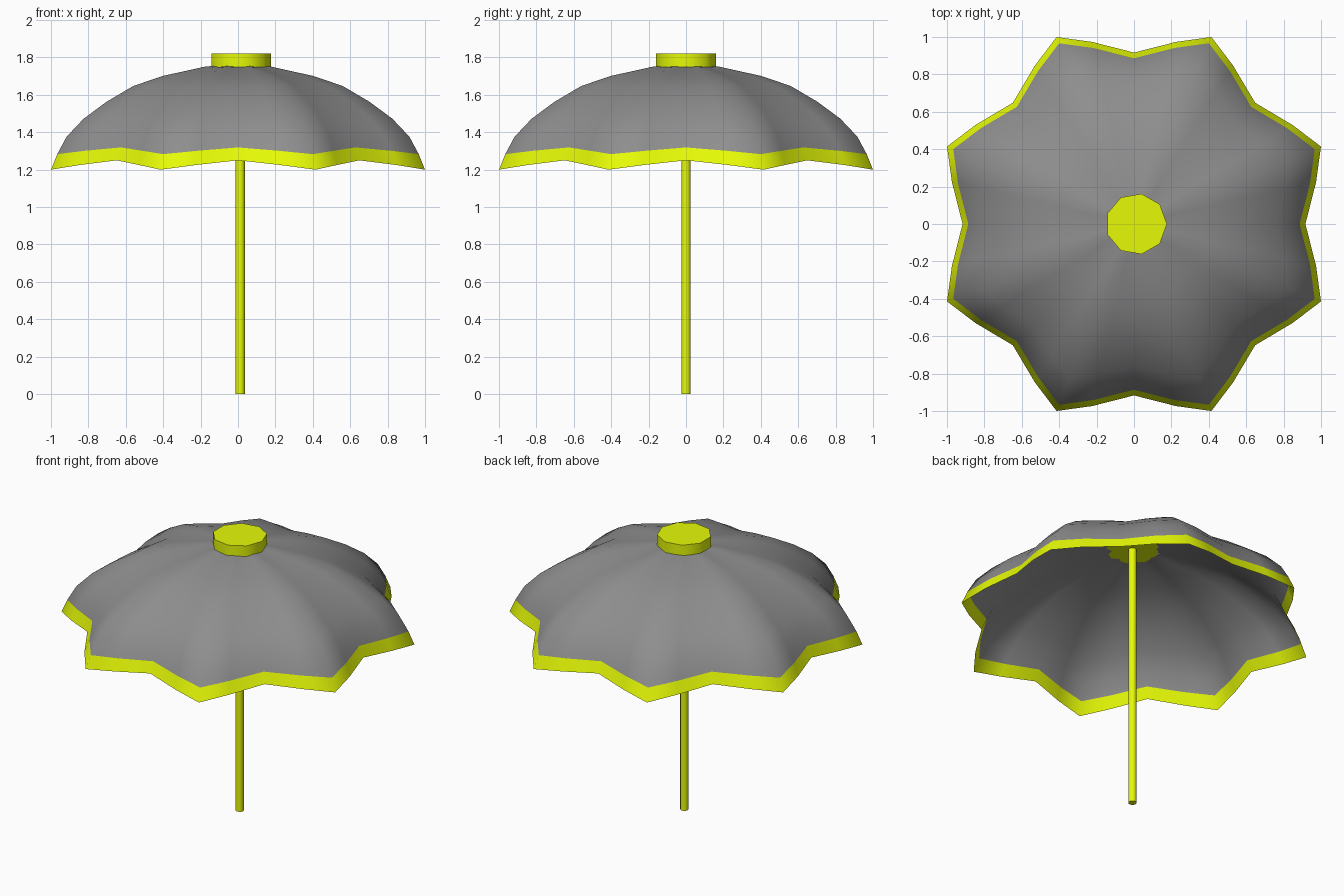
import bpy, bmesh
from math import cos, sin, radians

if "Cube" in bpy.data.objects:
    bpy.data.objects.remove(bpy.data.objects["Cube"])


def material(name, rgb):
    m = bpy.data.materials.new(name)
    m.diffuse_color = (*rgb, 1)
    m.use_nodes = True
    m.node_tree.nodes["Principled BSDF"].inputs["Base Color"].default_value = m.diffuse_color
    return m


yellow = material("yellow", (0.79, 0.96, 0.002))
grey = material("dark_grey", (0.27, 0.27, 0.27))

# rib profile (radius, height), from the crown down to the rim tips
RIB = [(0.155, 1.754), (0.195, 1.75), (0.431, 1.702), (0.605, 1.648), (0.761, 1.563),
       (0.894, 1.472), (0.992, 1.376), (1.046, 1.283), (1.082, 1.2)]
# height added in the valleys between ribs
LIFT = [-0.004, -0.003, 0.0, 0.008, 0.016, 0.024, 0.03, 0.036, 0.05]
VALLEY = 0.847


def ring(i):
    r, z = RIB[i]
    pts = []
    for k in range(8):
        # valley, halfway, rib tip, halfway
        for ang, w in ((0, 0), (13, 0.5), (22.5, 1), (32, 0.5)):
            a = radians(45 * k + ang)
            rr = r * (VALLEY + (1 - VALLEY) * w)
            pts.append((rr * cos(a), rr * sin(a), z + LIFT[i] * (1 - w)))
    return pts


def add_object(name, bm, mat, smooth):
    me = bpy.data.meshes.new(name)
    bm.to_mesh(me)
    bm.free()
    me.materials.append(mat)
    ob = bpy.data.objects.new(name, me)
    bpy.context.collection.objects.link(ob)
    bpy.ops.object.select_all(action='DESELECT')
    ob.select_set(True)
    bpy.context.view_layer.objects.active = ob
    bpy.ops.object.shade_smooth_by_angle(angle=radians(smooth))
    return ob


def cloth(name, first, last, mat):
    bm = bmesh.new()
    rows = [[bm.verts.new(p) for p in ring(i)] for i in range(first, last + 1)]
    for up, low in zip(rows, rows[1:]):
        for j in range(32):
            n = (j + 1) % 32
            bm.faces.new((up[j], low[j], low[n], up[n]))
    return add_object(name, bm, mat, 60)


def cylinder(name, sides, radius, z0, z1):
    # prism with one corner on +x
    bm = bmesh.new()
    base = [bm.verts.new((radius * cos(radians(360 * k / sides)),
                          radius * sin(radians(360 * k / sides)), z0)) for k in range(sides)]
    top = [bm.verts.new((v.co.x, v.co.y, z1)) for v in base]
    bm.faces.new(base[::-1])
    bm.faces.new(top)
    for k in range(sides):
        n = (k + 1) % sides
        bm.faces.new((base[k], base[n], top[n], top[k]))
    ob = add_object(name, bm, yellow, 45)
    ob.location.x = 0.012


# canopy and its coloured edge
cloth("canopy", 0, 7, grey)
cloth("canopy_trim", 7, 8, yellow)

# nine-sided cap and pole
cylinder("top_cap", 9, 0.164, 1.75, 1.82)
cylinder("pole", 12, 0.025, 0, 1.76)
